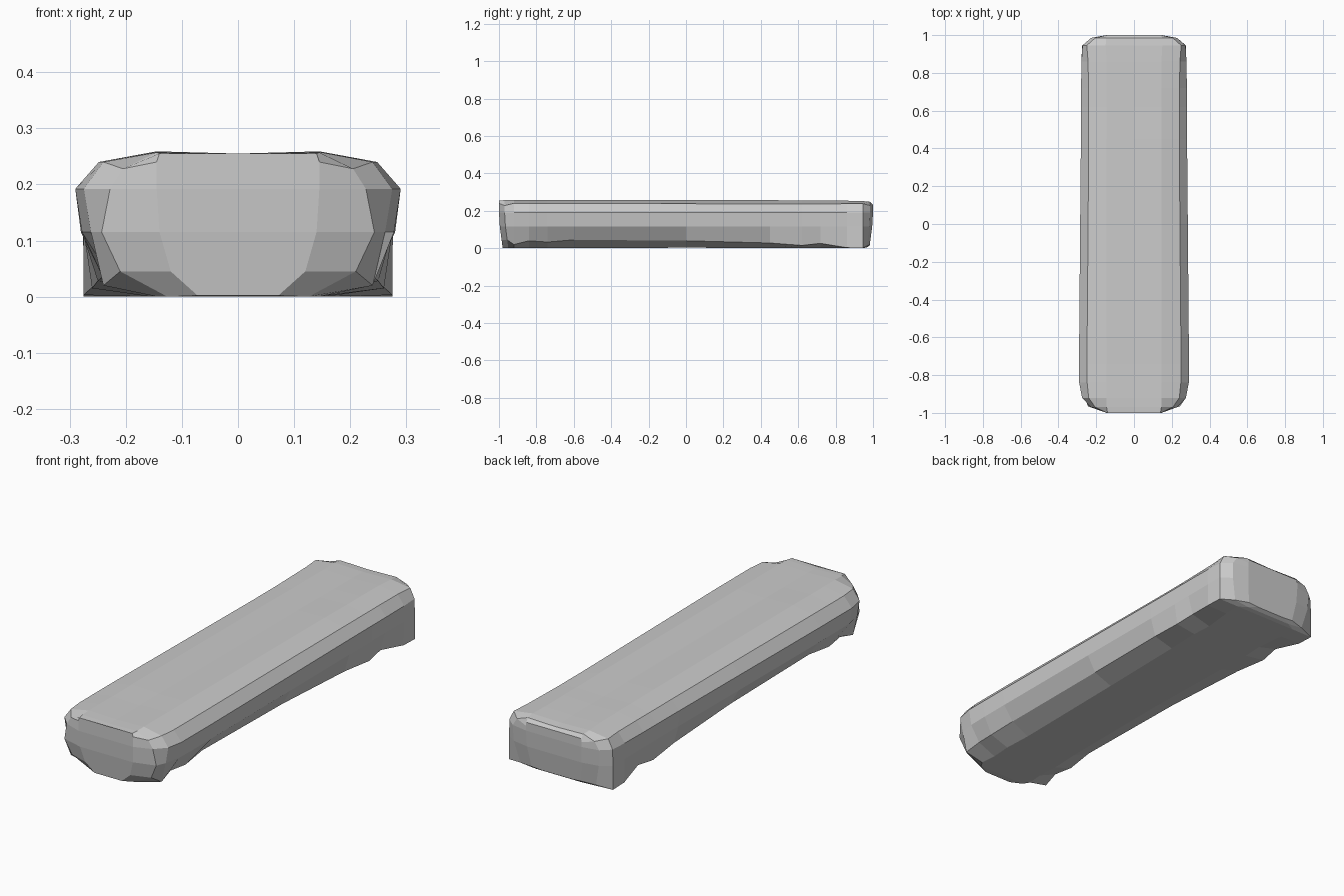
import bpy, bmesh

# Stations along the slab:
# y, low x, low z, mid x, wide x, shoulder x, shoulder z, top x, top z, keel z
STATIONS = [
    (-1.00, 0.12, 0.045, 0.140, 0.145, 0.145, 0.240, 0.140, 0.255, 0.002),
    (-0.97, 0.21, 0.045, 0.243, 0.228, 0.205, 0.228, 0.145, 0.257, 0.000),
    (-0.92, 0.24, 0.020, 0.262, 0.275, 0.240, 0.240, 0.145, 0.258, 0.000),
    (-0.84, 0.23, 0.040, 0.278, 0.290, 0.248, 0.240, 0.145, 0.258, 0.000),
    (-0.74, 0.24, 0.033, 0.280, 0.290, 0.248, 0.240, 0.145, 0.258, 0.000),
    (-0.60, 0.23, 0.045, 0.280, 0.290, 0.248, 0.240, 0.145, 0.259, 0.000),
    (0.00, 0.235, 0.040, 0.278, 0.285, 0.243, 0.238, 0.145, 0.258, 0.003),
    (0.45, 0.25, 0.028, 0.275, 0.281, 0.240, 0.236, 0.145, 0.257, 0.001),
    (0.62, 0.26, 0.015, 0.275, 0.280, 0.240, 0.236, 0.145, 0.255, 0.000),
    (0.72, 0.25, 0.026, 0.275, 0.280, 0.241, 0.237, 0.145, 0.255, 0.000),
    (0.86, 0.275, 0.003, 0.276, 0.278, 0.243, 0.238, 0.145, 0.254, 0.000),
    (0.945, 0.275, 0.000, 0.275, 0.273, 0.250, 0.238, 0.150, 0.252, 0.000),
    (0.985, 0.20, 0.012, 0.225, 0.228, 0.205, 0.228, 0.148, 0.248, 0.004),
    (1.00, 0.13, 0.018, 0.145, 0.147, 0.147, 0.215, 0.145, 0.232, 0.014),
]


def cross_section(s):
    """Closed symmetric ring for one station."""
    y, lx, lz, mx, wx, sx, sz, tx, tz, kz = s
    half = [(lx * 0.6, kz), (lx, lz), (mx, 0.115), (wx, 0.192), (sx, sz), (tx, tz)]
    ring = [(0, kz)] + half + [(0, tz - 0.004)]
    ring += [(-x, z) for x, z in reversed(half)]
    # the ends lean inwards towards the ground
    lean = 0.02 if y < -0.95 else (-0.02 if y > 0.98 else 0)
    return [(x, y + lean * max(0, 1 - z / 0.15), z) for x, z in ring]


# Slab body lofted through the stations
bm = bmesh.new()
rings = [[bm.verts.new(p) for p in cross_section(s)] for s in STATIONS]
n = len(rings[0])
for a, b in zip(rings, rings[1:]):
    for i in range(n):
        j = (i + 1) % n
        bm.faces.new((a[i], a[j], b[j], b[i]))

# End caps as strips between the left and right halves
for ring in (rings[0], rings[-1]):
    h = n // 2
    bm.faces.new((ring[0], ring[1], ring[n - 1]))
    for i in range(1, h - 1):
        bm.faces.new((ring[i], ring[i + 1], ring[n - i - 1], ring[n - i]))
    bm.faces.new((ring[h - 1], ring[h], ring[h + 1]))

bmesh.ops.recalc_face_normals(bm, faces=bm.faces[:])
mesh = bpy.data.meshes.new("stone_slab")
bm.to_mesh(mesh)
bm.free()
slab = bpy.data.objects.new("stone_slab", mesh)
bpy.context.collection.objects.link(slab)
